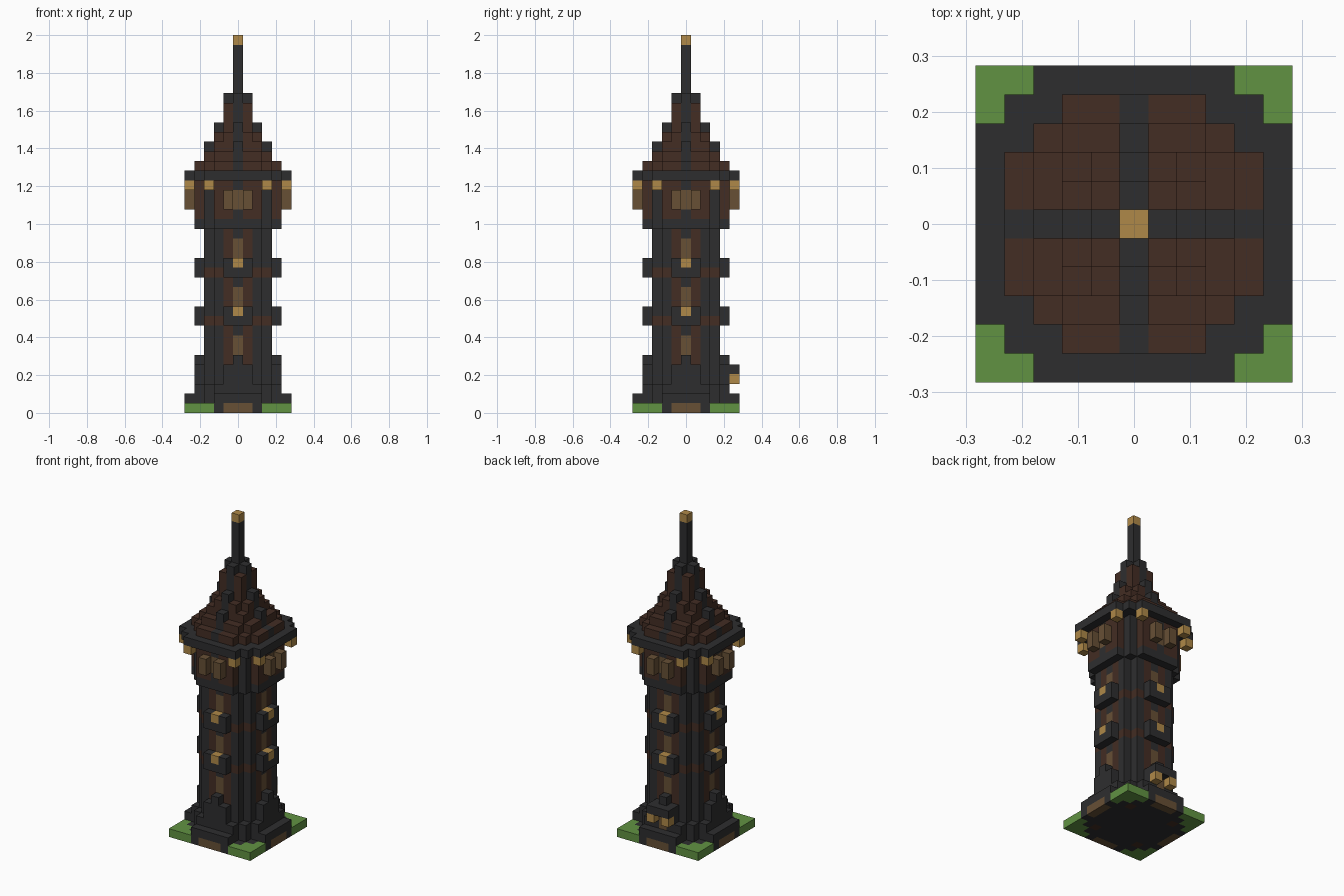
import bpy
import bmesh
from mathutils import Vector

cube = bpy.data.objects.get("Cube")
if cube:
    bpy.data.objects.remove(cube, do_unlink=True)

U = 2 / 39  # edge of one block

COLOURS = {
    "dark_stone": (0.027, 0.027, 0.028),
    "brown_wood": (0.056, 0.026, 0.017),
    "light_wood": (0.135, 0.08, 0.036),
    "lamp_gold": (0.43, 0.25, 0.065),
    "grass_green": (0.12, 0.29, 0.055),
}
materials = {}
for label, rgb in COLOURS.items():
    mat = bpy.data.materials.new(label)
    mat.use_nodes = True
    mat.diffuse_color = (*rgb, 1)
    mat.node_tree.nodes["Principled BSDF"].inputs["Base Color"].default_value = (*rgb, 1)
    materials[label] = mat
DARK, BROWN, LIGHT, GOLD, GREEN = COLOURS

blocks = {}  # (x, y, z) -> (part, colour)


def layer(part, widths, zs, rule):
    """Solid slab: widths[|y|] is the largest |x|; rule(x, y, z) picks the colour."""
    n = len(widths) - 1
    for z in zs:
        for y in range(-n, n + 1):
            w = widths[abs(y)]
            for x in range(-w, w + 1):
                blocks[x, y, z] = (part, rule(x, y, z))


def sides(part, colour, xs, depth, zs):
    """Blocks at a given distance from the axis, repeated on all four sides."""
    for z in zs:
        for a in xs:
            x, y = a, -depth
            for _ in range(4):
                blocks[x, y, z] = (part, colour)
                x, y = -y, x


def plain(colour):
    return lambda x, y, z: colour


# Ground slab: grass corners, wooden steps in the middle of each edge
def ground_colour(x, y, z):
    near, far = sorted((abs(x), abs(y)))
    if near + far >= 8:
        return GREEN
    if (far == 5 and near <= 1) or near == far == 3:
        return LIGHT if far == 5 else BROWN
    return DARK


layer("ground_slab", [5] * 6, [0], ground_colour)

# Plinth and stepped buttresses
layer("plinth", [5, 5, 5, 3, 2, 2], [1], plain(DARK))
layer("plinth", [3, 3, 3, 3], [2], plain(DARK))

# Shaft with dark corners and brown wall strips
WALL = [3, 3, 3, 2]


def shaft_colour(x, y, z):
    near, far = sorted((abs(x), abs(y)))
    if far == 3 and near == 1 and z >= 5:
        return BROWN
    return DARK


layer("shaft", WALL, range(3, 19), shaft_colour)
sides("buttress", DARK, range(-2, 3), 4, [2])
sides("buttress", DARK, range(-1, 2), 4, [3, 4])
sides("buttress", DARK, [0], 4, [5])

# Tall windows
for sill in (6, 11, 16):
    sides("shaft_window", LIGHT, [0], 3, [sill, sill + 1])

# Balconies, each with a lamp between two posts
for z in (9, 14):
    sides("band", BROWN, [-2, 2], 3, [z])
    sides("balcony", DARK, range(-1, 2), 4, [z])
    sides("balcony", DARK, [-1, 1], 4, [z + 1])
    sides("balcony_lamp", GOLD, [0], 4, [z + 1])

# Back door with canopy and lamps
for z in (2, 3):
    blocks[0, 4, z] = ("door", LIGHT)
for x in (-1, 0, 1):
    blocks[x, 5, 4] = ("door_canopy", DARK)
for x in (-1, 1):
    blocks[x, 5, 3] = ("door_lamp", GOLD)


# Overhanging upper room with shutters
def room_colour(x, y, z):
    near, far = sorted((abs(x), abs(y)))
    return BROWN if far == 4 and near > 0 else DARK


ROOM = [4, 4, 4, 3, 2]
layer("room_floor", ROOM, [19], plain(DARK))
layer("upper_room", ROOM, range(20, 24), room_colour)
sides("room_window", LIGHT, [0], 4, [21, 22])
sides("shutter", LIGHT, [-1, 1], 5, [21, 22])
sides("eave_lamp", GOLD, [-3, 3], 5, [23])

# Eave and stepped roof with dark ribs along both axes
layer("eave", [5, 5, 5, 5, 4, 3], [24], plain(DARK))


def roof_colour(x, y, z):
    return DARK if x == 0 or y == 0 else BROWN


layer("roof", ROOM, [25], roof_colour)
layer("roof", WALL, [26], roof_colour)
layer("roof", [2, 2, 2], [27], roof_colour)
layer("roof", [2, 2, 1], [28], roof_colour)
layer("roof", [1, 1], [29, 30, 31], roof_colour)
for depth, z in ((3, 27), (2, 29), (1, 32)):
    sides("roof_rib", DARK, [0], depth, [z])

# Spire
layer("spire", [0], range(32, 38), plain(DARK))
layer("spire_tip", [0], [38], plain(GOLD))

# Turn each part into a mesh, keeping only the exposed block faces
AXES = [Vector(v) for v in ((1, 0, 0), (0, 1, 0), (0, 0, 1))]
palette = list(COLOURS)
parts = {}
for cell, (part, colour) in blocks.items():
    parts.setdefault(part, []).append((cell, colour))

for part, cells in parts.items():
    bm = bmesh.new()
    used = [c for c in palette if any(col == c for _, col in cells)]
    for cell, colour in cells:
        centre = Vector(cell) + AXES[2] / 2
        for i in range(3):
            for sign in (-1, 1):
                normal = AXES[i] * sign
                if tuple(int(c) for c in Vector(cell) + normal) in blocks:
                    continue
                s, t = AXES[(i + 1) % 3] / 2, AXES[(i + 2) % 3] * sign / 2
                middle = centre + normal / 2
                ring = (middle - s - t, middle + s - t, middle + s + t, middle - s + t)
                face = bm.faces.new([bm.verts.new(p * U) for p in ring])
                face.material_index = used.index(colour)
    bmesh.ops.remove_doubles(bm, verts=bm.verts, dist=U / 100)
    mesh = bpy.data.meshes.new(part)
    bm.to_mesh(mesh)
    bm.free()
    for colour in used:
        mesh.materials.append(materials[colour])
    bpy.context.collection.objects.link(bpy.data.objects.new(part, mesh))
